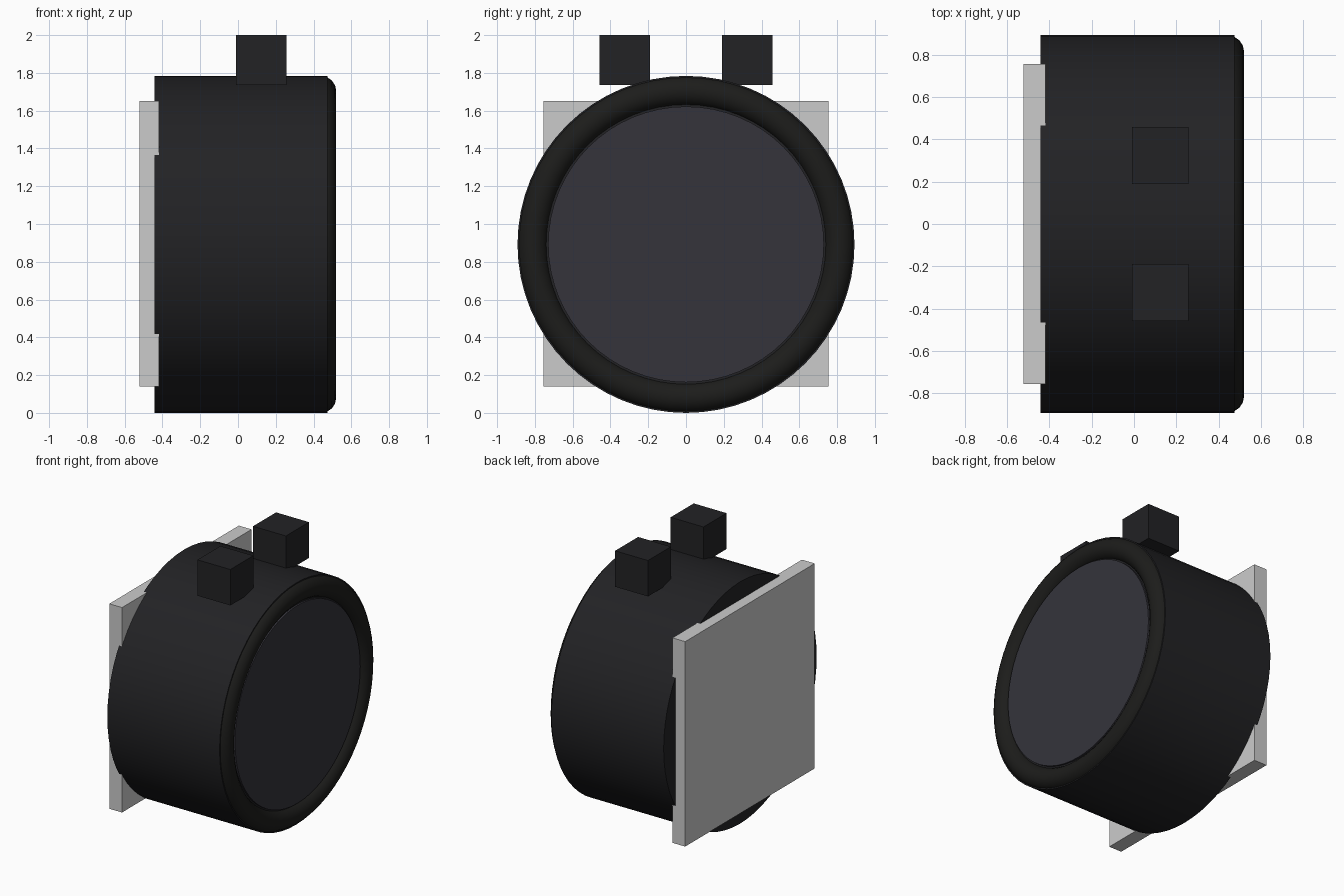
import bpy
from math import pi

if "Cube" in bpy.data.objects:
    bpy.data.objects.remove(bpy.data.objects["Cube"])

CZ = 0.892   # height of the drum axis
R = 0.892    # drum radius


def material(name, rgb):
    m = bpy.data.materials.new(name)
    m.diffuse_color = (*rgb, 1)
    m.use_nodes = True
    m.node_tree.nodes["Principled BSDF"].inputs["Base Color"].default_value = m.diffuse_color
    return m


dark = material("dark_shell", (0.016, 0.016, 0.018))
rubber = material("black_rim", (0.012, 0.012, 0.011))
glass = material("smoky_lens", (0.035, 0.034, 0.044))


def finish(name, mat=None, smooth=False):
    ob = bpy.context.object
    ob.name = name
    bpy.ops.object.transform_apply(location=False, rotation=True, scale=True)
    if mat:
        ob.data.materials.append(mat)
    if smooth:
        bpy.ops.object.shade_smooth_by_angle(angle=pi / 5)
    return ob


def box(name, x, y, z, mat=None):
    bpy.ops.mesh.primitive_cube_add(size=1, location=(sum(x) / 2, sum(y) / 2, sum(z) / 2))
    bpy.context.object.scale = (x[1] - x[0], y[1] - y[0], z[1] - z[0])
    return finish(name, mat)


def disc(name, r, x0, x1, mat):
    bpy.ops.mesh.primitive_cylinder_add(vertices=64, radius=r, depth=x1 - x0,
                                        location=((x0 + x1) / 2, 0, CZ), rotation=(0, pi / 2, 0))
    return finish(name, mat, True)


# Round drum housing and the lens set into its front
disc("housing", R, -0.442, 0.474, dark)
disc("lens", 0.73, 0.44, 0.487, glass)

# Rounded rim around the lens
bpy.ops.mesh.primitive_torus_add(major_radius=0.812, minor_radius=0.08, major_segments=64,
                                 minor_segments=16, location=(0.44, 0, CZ), rotation=(0, pi / 2, 0))
finish("rim", rubber, True)

# Square mounting plate at the back
box("mounting_plate", (-0.522, -0.418), (-0.755, 0.755), (0.14, 1.652))

# Pair of blocks on top
for side, label in ((-1, "near"), (1, "far")):
    y = sorted((side * 0.19, side * 0.458))
    box(f"top_block_{label}", (-0.01, 0.258), y, (1.735, 2.0), dark)
